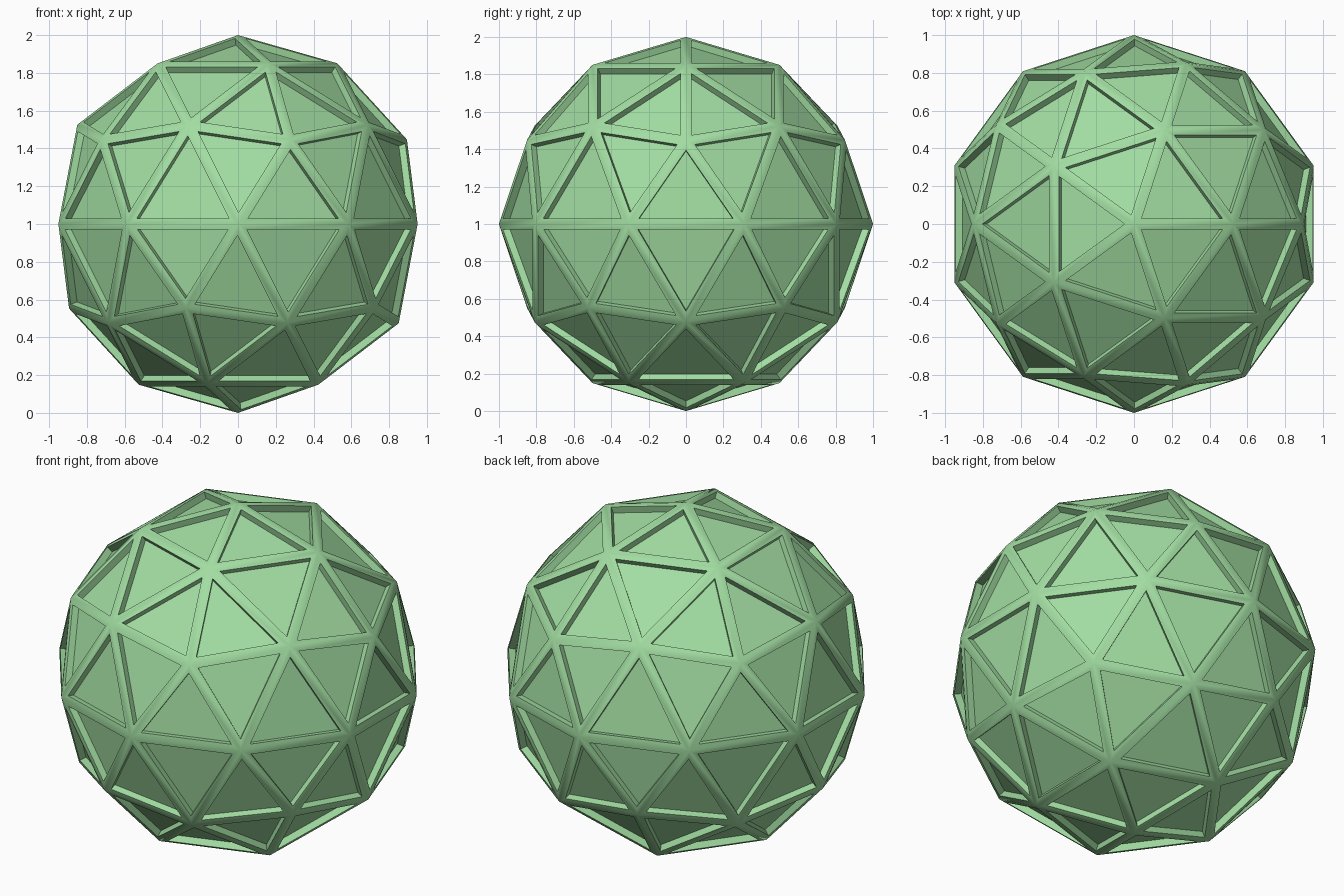
import bpy, bmesh, math

if "Cube" in bpy.data.objects:
    bpy.data.objects.remove(bpy.data.objects["Cube"])

STRUT = 0.03    # half width of each strut
DEPTH = 0.038   # how far the panels sit below the struts

# geodesic ball: 80 triangles, poles up and down
bpy.ops.mesh.primitive_ico_sphere_add(subdivisions=2, radius=1, location=(0, 0, 0))
ball = bpy.context.object
ball.name = "geodesic_ball"

bm = bmesh.new()
bm.from_mesh(ball.data)
panels = bm.faces[:]
# strut frame around every panel
bmesh.ops.inset_individual(bm, faces=panels, thickness=STRUT, use_even_offset=True)
# sunken panels with straight walls
normals = {f: f.normal.copy() for f in panels}
bmesh.ops.inset_individual(bm, faces=panels, thickness=0, depth=0)
for f in panels:
    for v in f.verts:
        v.co -= normals[f] * DEPTH
bmesh.ops.translate(bm, verts=bm.verts, vec=(0, 0, 1))
bm.normal_update()
bm.to_mesh(ball.data)
bm.free()

# soft ridges on the struts, crisp recesses
bpy.ops.object.shade_smooth_by_angle(angle=math.radians(30))

mat = bpy.data.materials.new("green")
mat.diffuse_color = (0.36, 0.72, 0.36, 1)
mat.use_nodes = True
mat.node_tree.nodes["Principled BSDF"].inputs["Base Color"].default_value = mat.diffuse_color
ball.data.materials.append(mat)
